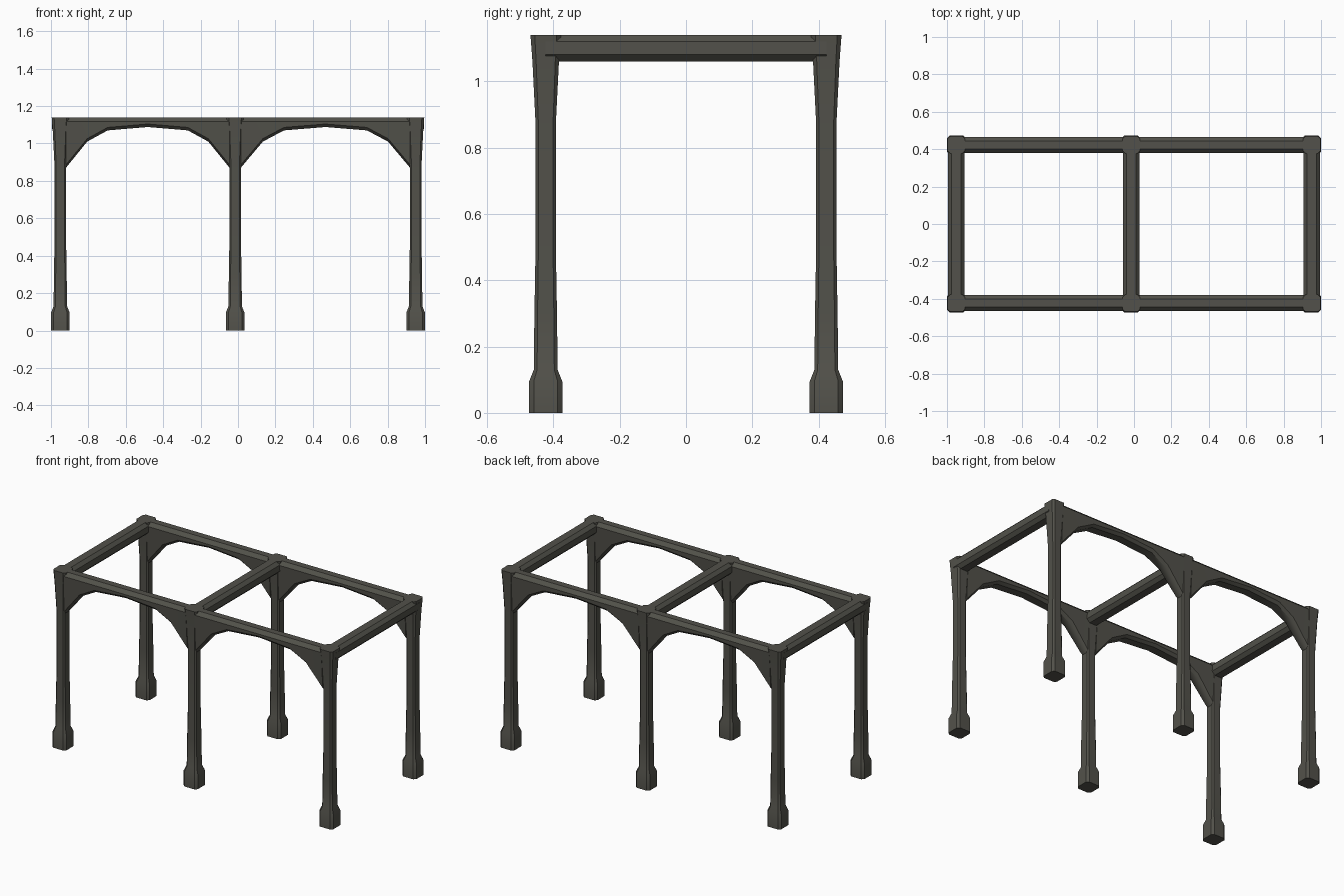
import bpy, bmesh

if "Cube" in bpy.data.objects:
    bpy.data.objects.remove(bpy.data.objects["Cube"])

mat = bpy.data.materials.new("dark weathered stone grey")
mat.diffuse_color = (0.085, 0.083, 0.069, 1)
mat.use_nodes = True
mat.node_tree.nodes["Principled BSDF"].inputs["Base Color"].default_value = mat.diffuse_color

TOP = 1.14
POST_X = (-0.95, -0.015, 0.95)
ROW_Y = 0.423


def loft(name, rings):
    """Skin a list of equal-length rings and cap both ends."""
    bm = bmesh.new()
    vr = [[bm.verts.new(p) for p in r] for r in rings]
    n = len(vr[0])
    for a, b in zip(vr, vr[1:]):
        for i in range(n):
            j = (i + 1) % n
            bm.faces.new((a[i], a[j], b[j], b[i]))
    bm.faces.new(vr[0])
    bm.faces.new(vr[-1])
    bmesh.ops.recalc_face_normals(bm, faces=bm.faces)
    me = bpy.data.meshes.new(name)
    bm.to_mesh(me)
    bm.free()
    ob = bpy.data.objects.new(name, me)
    bpy.context.collection.objects.link(ob)
    me.materials.append(mat)
    bpy.ops.object.select_all(action='DESELECT')
    ob.select_set(True)
    bpy.context.view_layer.objects.active = ob
    bpy.ops.object.shade_smooth_by_angle(angle=0.6)
    return ob


def octagon(u0, u1, v0, v1, c):
    """Rectangle with corners cut by c."""
    return [(u0 + c, v0), (u1 - c, v0), (u1, v0 + c), (u1, v1 - c),
            (u1 - c, v1), (u0 + c, v1), (u0, v1 - c), (u0, v0 + c)]


# Posts: block foot, slim shaft, flared head (height, half width)
POST = [(0, .05), (.095, .05), (.13, .036), (.3, .034), (.5, .0305),
        (.87, .0305), (1.06, .040), (TOP, .046)]
for x in POST_X:
    for y in (-ROW_Y, ROW_Y):
        loft("post", [[(u, v, z) for u, v in
                       octagon(x - h, x + h, y - h, y + h, h * .28)]
                      for z, h in POST])

# Arched long beams: (fraction of span, underside height, half thickness)
ARCH = [(0, .87, .03), (.13, 1.01, .037), (.255, 1.07, .042), (.5, 1.088, .042),
        (.745, 1.07, .042), (.87, 1.01, .037), (1, .87, .03)]
for y in (-ROW_Y, ROW_Y):
    for xa, xb in zip(POST_X, POST_X[1:]):
        a, b = xa + .03, xb - .03
        rings = []
        for t, z, h in ARCH:
            x, g, c = a + (b - a) * t, .043, .016
            rings.append([(x, y - h + c, z), (x, y + h - c, z),
                          (x, y + h, z + c), (x, y + g, TOP - .022),
                          (x, y + g - .022, TOP), (x, y - g + .022, TOP),
                          (x, y - g, TOP - .022), (x, y - h, z + c)])
        loft("arched_beam", rings)

# Cross beams joining the two rows
for x in POST_X:
    loft("cross_beam", [[(u, y, v) for u, v in
                         octagon(x - .045, x + .045, 1.06, TOP, .02)]
                        for y in (-ROW_Y, ROW_Y)])
